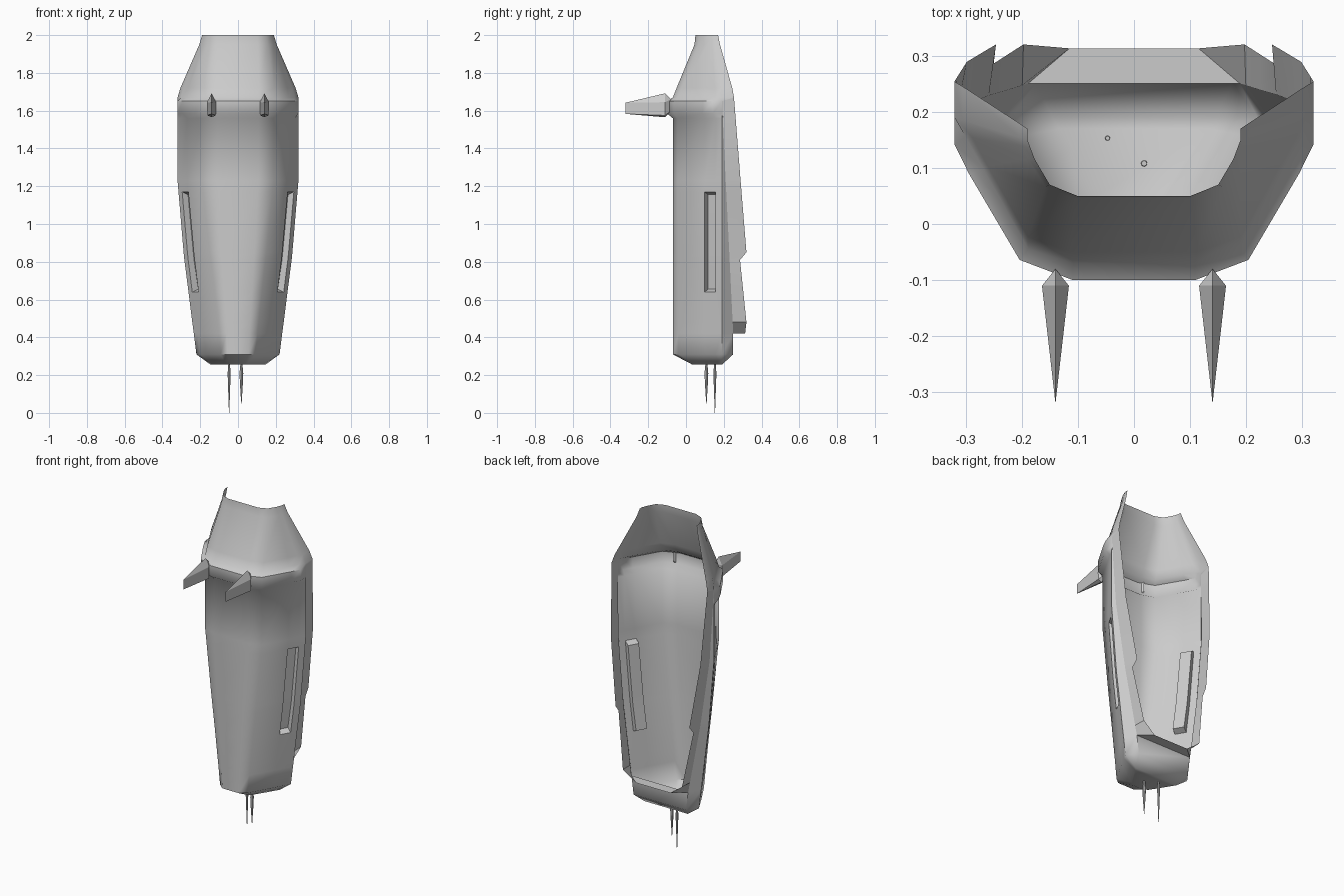
import bpy, bmesh, math
from mathutils import Vector

if "Cube" in bpy.data.objects:
    bpy.data.objects.remove(bpy.data.objects["Cube"])


def finish(name, bm, smooth=None):
    bmesh.ops.remove_doubles(bm, verts=bm.verts[:], dist=1e-5)
    bmesh.ops.recalc_face_normals(bm, faces=bm.faces[:])
    me = bpy.data.meshes.new(name)
    bm.to_mesh(me)
    bm.free()
    ob = bpy.data.objects.new(name, me)
    bpy.context.collection.objects.link(ob)
    if smooth:
        bpy.ops.object.select_all(action='DESELECT')
        ob.select_set(True)
        bpy.context.view_layer.objects.active = ob
        bpy.ops.object.shade_smooth_by_angle(angle=math.radians(smooth))
    return ob


# Half cross-section as fractions of width and depth: base, body and collar
LOW = ((.25, .42, .775, .915, 1), (0, .12, .65, .87, 1))
BODY = ((.34, .59, .84, .94, 1), (0, .10, .65, .87, 1))
TOP = ((.53, .79, .93, .97, 1), (0, .20, .65, .85, 1))
# Outward bulge of the raised band at each section point
BAND = ((0, -.03), (.015, -.02), (.025, -.01), (.019, -.015), (0, 0))

# z, half width, front y, side crease y, back edge y, blend (-1 base, 1 collar), band
ROWS = [
    (.255, .145, .035, .19, .19, -1, 0),
    (.31, .22, -.07, .19, .25, -1, 0),
    (.42, .234, -.07, .19, .25, -.88, 0),
    (.48, .242, -.07, .19, .247, -.81, 0),
    (.64, .262, -.07, .19, .239, -.64, 0),
    (.81, .284, -.07, .19, .231, -.46, 0),
    (.85, .288, -.07, .19, .229, -.41, 0),
    (1.17, .315, -.07, .19, .213, -.07, 0),
    (1.23, .32, -.07, .19, .21, 0, 0),
    (1.56, .32, -.07, .19, .195, 0, 0),
    (1.585, .32, -.07, .19, .194, 0, 1),
    (1.65, .32, -.07, .19, .192, 0, 1),
    (1.67, .32, -.07, .19, .254, 0, 0),
    (1.72, .305, -.05, .185, .245, .15, 0),
    (1.95, .205, .045, .155, .18, .9, 0),
    (2.0, .19, .05, .15, .17, 1, 0),
]


def half_section(row):
    z, w, yf, yc, yd, t, band = row
    end, k = (TOP if t > 0 else LOW), abs(t)
    pts = []
    for i in range(5):
        fx = BODY[0][i] * (1 - k) + end[0][i] * k
        fy = BODY[1][i] * (1 - k) + end[1][i] * k
        pts.append(Vector((w * fx + band * BAND[i][0],
                           yf + (yc - yf) * fy + band * BAND[i][1], z)))
    # below the band the back edge turns inward
    turn = .75 * (yd - yc) if z < 1.66 else 0
    return pts + [Vector((w - turn, yd, z))]


def mirror(p):
    return Vector((-p[0], p[1], p[2]))


# Shell: open-backed loft with a recessed slot in each side
bm = bmesh.new()
grid = []
for row in ROWS:
    half = half_section(row)
    grid.append([bm.verts.new(p) for p in [mirror(q) for q in reversed(half)] + half])
LO, HI = 4, 7
SLOTS = {2: -1, 8: 1}
for r in range(len(grid) - 1):
    for c in range(11):
        if c in SLOTS and LO <= r < HI:
            continue
        bm.faces.new((grid[r][c], grid[r][c + 1], grid[r + 1][c + 1], grid[r + 1][c]))
bm.faces.new(grid[0])
for r in (0, 1):
    bm.faces.new((grid[r][11], grid[r][0], grid[r + 1][0], grid[r + 1][11]))
for c, side in SLOTS.items():
    inner = []
    for r in range(LO, HI + 1):
        dz = .015 if r == LO else -.015 if r == HI else 0
        inner.append([bm.verts.new(grid[r][c + k].co + Vector((-.031 * side, .018, dz)))
                      for k in (0, 1)])
    for i in range(HI - LO):
        r = LO + i
        bm.faces.new((inner[i][0], inner[i][1], inner[i + 1][1], inner[i + 1][0]))
        for k in (0, 1):
            bm.faces.new((grid[r][c + k], grid[r + 1][c + k], inner[i + 1][k], inner[i][k]))
    for r, i in ((LO, 0), (HI, HI - LO)):
        bm.faces.new((grid[r][c], grid[r][c + 1], inner[i][1], inner[i][0]))
finish("shell", bm, 48)


# Rear rim: flange from the shell's back edge to an outer edge with a step
OUTER = [(.115, .313, .42), (.197, .32, .48), (.25, .286, .81), (.246, .32, .85),
         (.298, .289, 1.23), (.32, .254, 1.67)]


def outer_edge(z):
    for a, b in zip(OUTER, OUTER[1:]):
        if a[2] <= z <= b[2]:
            return Vector(a).lerp(Vector(b), (z - a[2]) / (b[2] - a[2]))


rim = [(half_section(row)[5], outer_edge(1.67 if row[0] == 1.65 else row[0]))
       for row in ROWS if .41 < row[0] < 1.66]
rim = [(mirror(a), mirror(b)) for a, b in reversed(rim)] + rim
bm = bmesh.new()
strip = [(bm.verts.new(a), bm.verts.new(b)) for a, b in rim]
for p, q in zip(strip, strip[1:]):
    bm.faces.new((p[0], p[1], q[1], q[0]))
finish("rear_rim", bm, 30)


# Front horns: wedge blades tapering to a vertical edge
for side, label in ((-1, "left"), (1, "right")):
    x = .14 * side
    bm = bmesh.new()
    ring = [bm.verts.new((x + dx, -.11, z)) for dx, z in
            ((0, 1.692), (.024, 1.645), (.022, 1.575), (0, 1.565), (-.022, 1.575), (-.024, 1.645))]
    for y, top, low in ((-.32, 1.642, 1.583), (-.08, 1.66, 1.60)):
        t, b = bm.verts.new((x, y, top)), bm.verts.new((x, y, low))
        for i, j, k in ((0, 1, 2), (0, 5, 4)):
            bm.faces.new((t, ring[i], ring[j]))
            bm.faces.new((t, ring[j], ring[k], b))
            bm.faces.new((b, ring[k], ring[3]))
    finish("horn_" + label, bm)


# Needles under the floor: eight-sided spindles
def needle(name, x, y, tip, radius):
    bm = bmesh.new()
    rings = []
    for z, r in ((.262, .5), (.21, 1), (.16, .8), (tip, .12)):
        rings.append([bm.verts.new((x + radius * r * math.cos(a * math.tau / 8),
                                    y + radius * r * math.sin(a * math.tau / 8), z))
                      for a in range(8)])
    for lo, hi in zip(rings, rings[1:]):
        for i in range(8):
            bm.faces.new((lo[i], lo[(i + 1) % 8], hi[(i + 1) % 8], hi[i]))
    bm.faces.new(rings[0])
    bm.faces.new(rings[-1])
    finish(name, bm, 40)


needle("needle_long", -.047, .153, 0, .008)
needle("needle_short", .018, .108, .05, .010)
